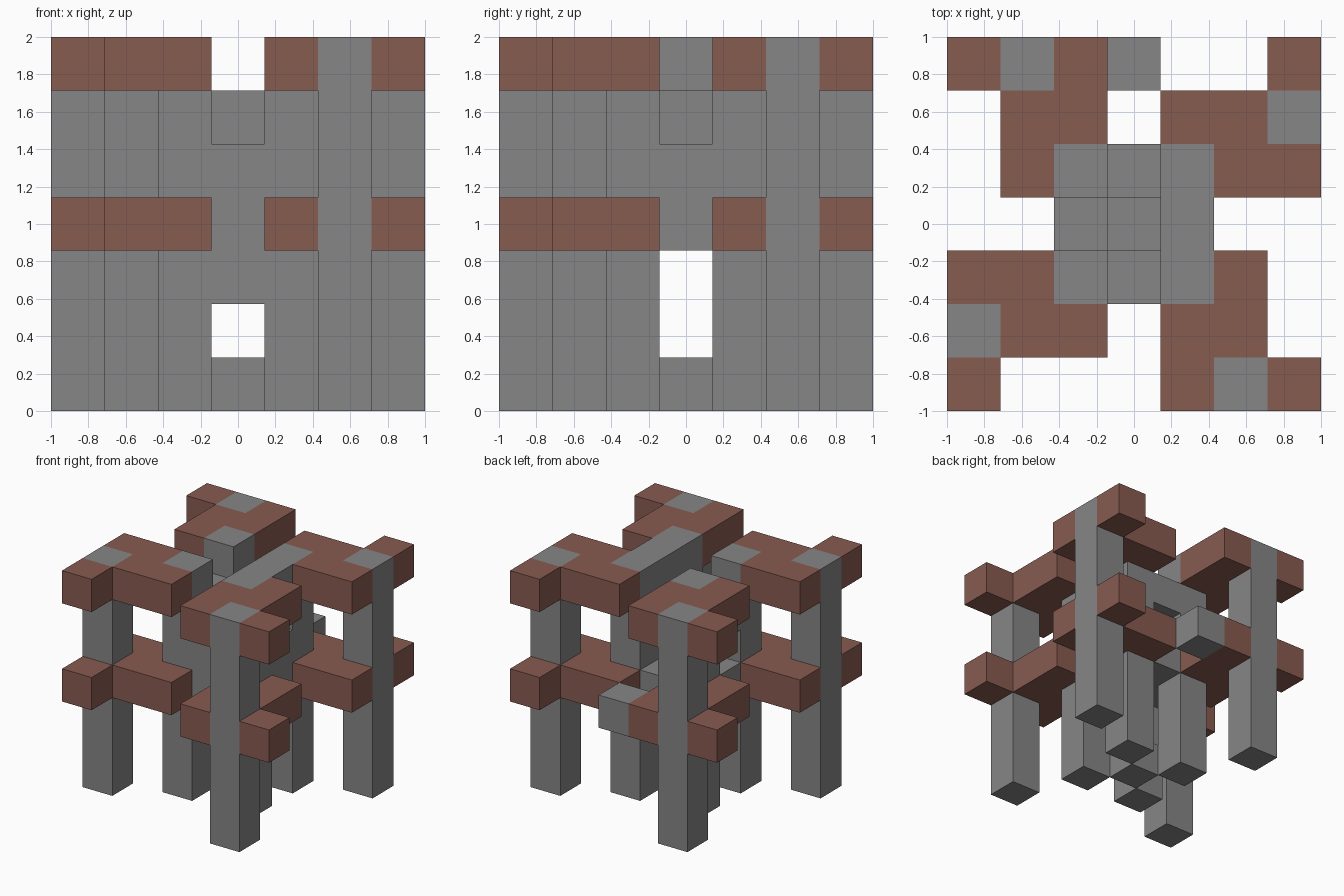
import bpy
import bmesh

if "Cube" in bpy.data.objects:
    bpy.data.objects.remove(bpy.data.objects["Cube"], do_unlink=True)

CELL = 2 / 7   # the model sits on a seven-cell grid
HALF = 3.5


def material(name, rgb):
    mat = bpy.data.materials.new(name)
    mat.use_nodes = True
    colour = (*rgb, 1)
    mat.diffuse_color = colour
    mat.node_tree.nodes["Principled BSDF"].inputs["Base Color"].default_value = colour
    return mat


grey = material("stone grey", (0.238, 0.238, 0.238))
brown = material("clay brown", (0.242, 0.106, 0.081))


def prism(name, outline, bottom, top, mat, turns=0):
    """Extrude a grid outline, after quarter turns about the centre."""
    bm = bmesh.new()
    verts = []
    for x, y in outline:
        x, y = x - HALF, y - HALF
        for _ in range(turns):
            x, y = y, -x
        verts.append(bm.verts.new((x * CELL, y * CELL, bottom * CELL)))
    base = bm.faces.new(verts)
    up = bmesh.ops.extrude_face_region(bm, geom=[base])["geom"]
    moved = [g for g in up if isinstance(g, bmesh.types.BMVert)]
    bmesh.ops.translate(bm, vec=(0, 0, (top - bottom) * CELL), verts=moved)
    bmesh.ops.recalc_face_normals(bm, faces=bm.faces)
    mesh = bpy.data.meshes.new(name)
    bm.to_mesh(mesh)
    bm.free()
    mesh.materials.append(mat)
    obj = bpy.data.objects.new(name, mesh)
    bpy.context.collection.objects.link(obj)
    return obj


def square(x, y):
    return [(x, y), (x + 1, y), (x + 1, y + 1), (x, y + 1)]


# Four identical corner groups: two columns joined by two tiers of arms
hook = [(2, 7), (3, 7), (3, 5), (2, 5), (2, 4), (1, 4), (1, 6), (2, 6)]
for turn, side in enumerate(("back", "left", "front", "right")):
    prism(side + "_outer_column", square(1, 6), 0, 7, grey, turn)
    prism(side + "_inner_column", square(2, 4), 0, 7, grey, turn)
    for tier, level in (("lower", 3), ("upper", 6)):
        prism(f"{side}_{tier}_arm", hook, level, level + 1, brown, turn)
        prism(f"{side}_{tier}_arm_end", square(0, 6), level, level + 1, brown, turn)

# Cross-shaped floor between the inner columns
cross = [(3, 2), (4, 2), (4, 3), (5, 3), (5, 4), (4, 4),
         (4, 5), (3, 5), (3, 4), (2, 4), (2, 3), (3, 3)]
prism("core_floor", cross, 3, 4, grey)

# Short rungs bridging the inner columns, and loose blocks
blocks = {
    "front_low_rung": (3, 2, 2),
    "front_high_rung": (3, 2, 4),
    "left_rung": (4, 3, 4),
    "back_rung": (3, 4, 5),
    "right_rung": (2, 3, 5),
    "top_rung": (4, 3, 6),
    "back_ledge": (3, 6, 3),
    "centre_foot": (3, 3, 0),
}
for name, (x, y, z) in blocks.items():
    prism(name, square(x, y), z, z + 1, grey)
